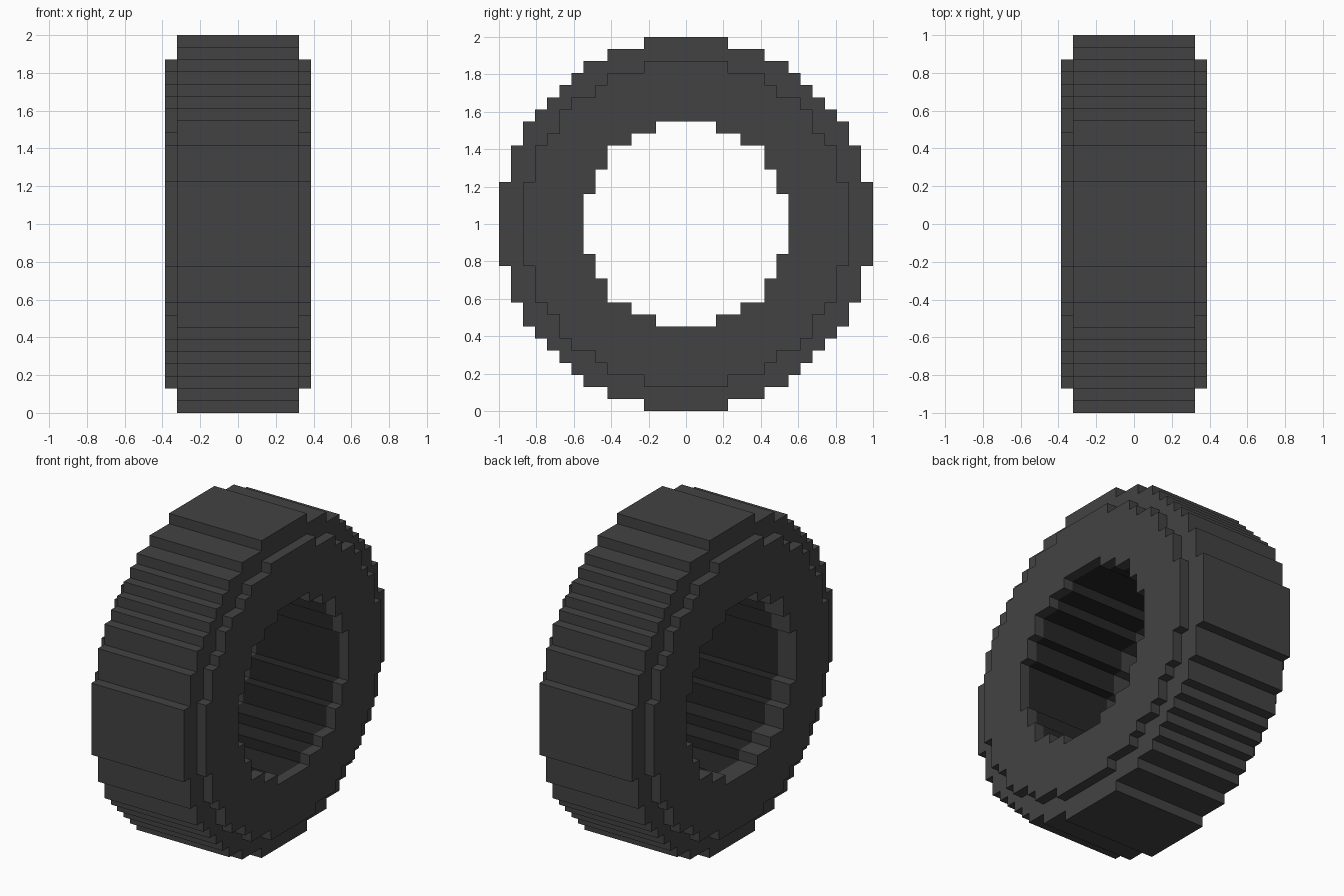
import bpy, bmesh
from mathutils import Vector

cube = bpy.data.objects.get("Cube")
if cube:
    bpy.data.objects.remove(cube, do_unlink=True)

U = 2 / 31  # one block

# Quarter outlines as (half width, height) steps, in blocks from the centre
TREAD = [(3.5, 15.5), (6.5, 14.5), (8.5, 13.5), (9.5, 12.5), (10.5, 11.5),
         (11.5, 10.5), (12.5, 9.5), (13.5, 8.5), (14.5, 6.5), (15.5, 3.5)]
SIDE = [(3.5, 13.5), (6.5, 12.5), (7.5, 11.5), (9.5, 10.5),
        (10.5, 9.5), (11.5, 7.5), (12.5, 6.5), (13.5, 3.5)]
BORE = [(2.5, 8.5), (4.5, 7.5), (6.5, 6.5), (7.5, 4.5), (8.5, 2.5)]


def material(name, value):
    m = bpy.data.materials.new(name)
    m.use_nodes = True
    colour = (value, value, value, 1)
    m.diffuse_color = colour
    bsdf = m.node_tree.nodes["Principled BSDF"]
    bsdf.inputs["Base Color"].default_value = colour
    bsdf.inputs["Roughness"].default_value = 0.9
    return m


def outline(steps):
    """Full stepped circle, mirrored from one quarter."""
    quarter = []
    for i, (w, h) in enumerate(steps):
        quarter.append((w, h))
        if i + 1 < len(steps):
            quarter.append((w, steps[i + 1][1]))
    half = quarter + [(y, -z) for y, z in reversed(quarter)]
    return half + [(-y, z) for y, z in reversed(half)]


def point(x, p):
    return Vector((x * U, p[0] * U, p[1] * U + 1))


def wall(bm, steps, x0, x1, outward=True):
    """Stepped tube wall between two x positions."""
    pts = outline(steps)
    for p, q in zip(pts, pts[1:] + pts[:1]):
        f = bm.faces.new([bm.verts.new(point(x, r))
                          for x, r in ((x0, p), (x1, p), (x1, q), (x0, q))])
        f.normal_update()
        radial = f.calc_center_median() - Vector((0, 0, 1))
        radial.x = 0
        if (f.normal.dot(radial) > 0) != outward:
            f.normal_flip()


def cap(bm, outer, inner, x):
    """Flat ring between two stepped circles."""
    edges = []
    for steps in (outer, inner):
        vs = [bm.verts.new(point(x, p)) for p in outline(steps)]
        edges += [bm.edges.new((a, b)) for a, b in zip(vs, vs[1:] + vs[:1])]
    made = bmesh.ops.triangle_fill(bm, use_beauty=True, edges=edges)
    for f in made["geom"]:
        if isinstance(f, bmesh.types.BMFace):
            f.normal_update()
            if f.normal.x * x < 0:
                f.normal_flip()


def finish(name, bm, mat):
    bmesh.ops.remove_doubles(bm, verts=bm.verts[:], dist=1e-4)
    me = bpy.data.meshes.new(name)
    bm.to_mesh(me)
    bm.free()
    me.materials.append(mat)
    bpy.context.collection.objects.link(bpy.data.objects.new(name, me))


rubber = material("charcoal rubber", 0.055)
dark = material("dark lining", 0.019)

# Tread with its two shoulders
bm = bmesh.new()
wall(bm, TREAD, -5, 5)
for x in (-5, 5):
    cap(bm, TREAD, SIDE, x)
finish("tread", bm, rubber)

# Raised sidewalls, each with the rim of the bore (deeper on the right)
for name, s, depth in (("left_sidewall", 1, 5), ("right_sidewall", -1, 4)):
    bm = bmesh.new()
    wall(bm, SIDE, 5 * s, 6 * s)
    cap(bm, SIDE, BORE, 6 * s)
    wall(bm, BORE, depth * s, 6 * s, outward=False)
    finish(name, bm, rubber)

# Dark lining inside the bore
bm = bmesh.new()
wall(bm, BORE, -4, 5, outward=False)
finish("bore_lining", bm, dark)
